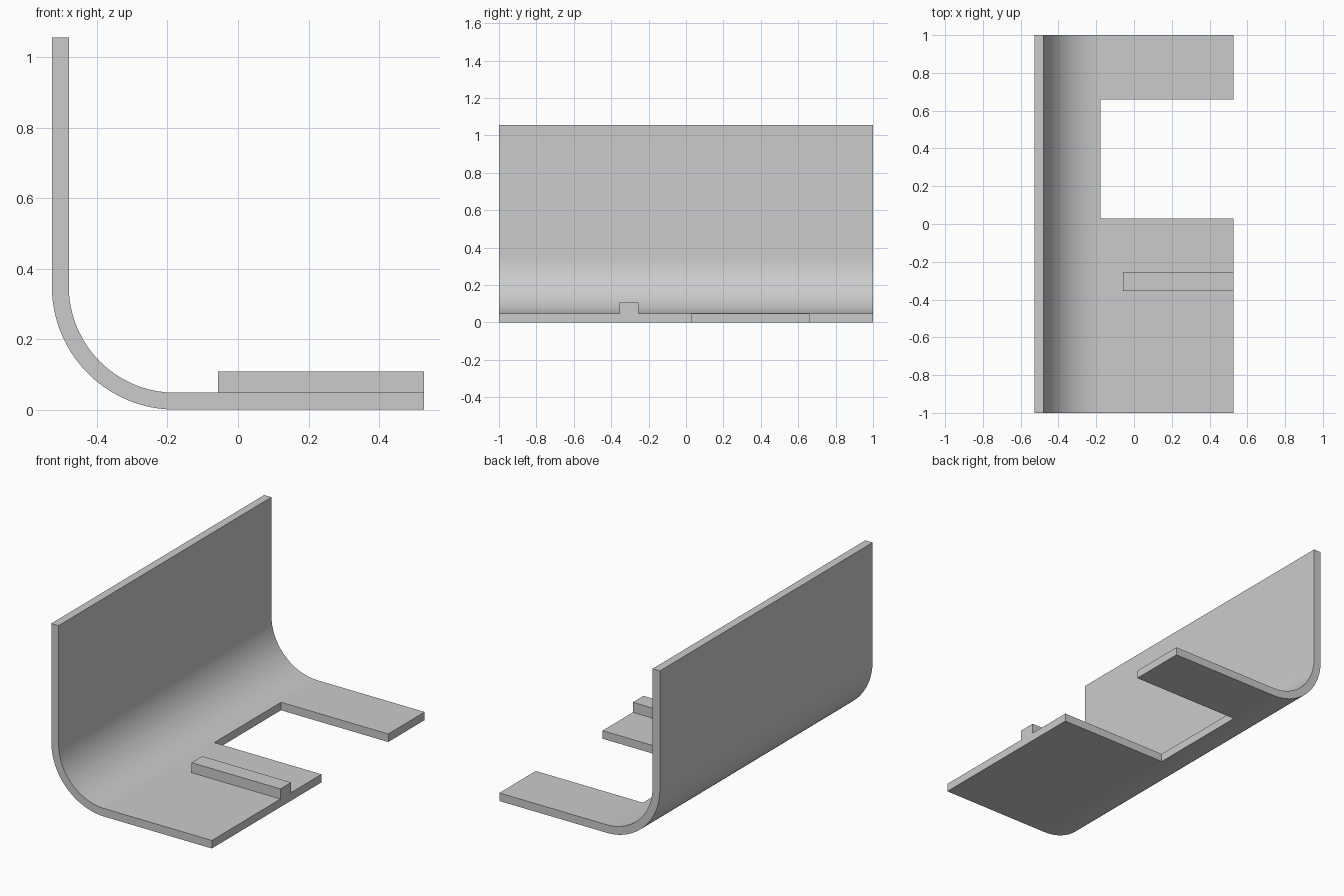
import bpy, bmesh, math

if "Cube" in bpy.data.objects:
    bpy.data.objects.remove(bpy.data.objects["Cube"], do_unlink=True)

HALF_X, HEIGHT, THICK = 0.528, 1.056, 0.048
RADIUS = 0.35
BEND_X = RADIUS - HALF_X      # where the bend meets the flat floor
SEGMENTS = 32

grey = bpy.data.materials.new("plain grey")
grey.use_nodes = True
colour = (0.6, 0.6, 0.6, 1)
grey.diffuse_color = colour
grey.node_tree.nodes["Principled BSDF"].inputs["Base Color"].default_value = colour


def add_object(name, bm):
    mesh = bpy.data.meshes.new(name)
    bm.to_mesh(mesh)
    bm.free()
    mesh.materials.append(grey)
    obj = bpy.data.objects.new(name, mesh)
    bpy.context.collection.objects.link(obj)
    bpy.ops.object.select_all(action="DESELECT")
    obj.select_set(True)
    bpy.context.view_layer.objects.active = obj
    return obj


# Bent sheet: outer profile swept along y, leaving out the notch in the floor
profile = [(-HALF_X, HEIGHT)]
for i in range(SEGMENTS + 1):
    a = math.pi / 2 * i / SEGMENTS
    profile.append((BEND_X - RADIUS * math.cos(a), RADIUS - RADIUS * math.sin(a)))
profile.append((HALF_X, 0))
stations = [-1, 0.03, 0.658, 1]

bm = bmesh.new()
grid = [[bm.verts.new((x, y, z)) for y in stations] for x, z in profile]
for i in range(len(profile) - 1):
    for j in range(len(stations) - 1):
        if i == len(profile) - 2 and j == 1:
            continue
        bm.faces.new((grid[i][j], grid[i + 1][j], grid[i + 1][j + 1], grid[i][j + 1]))
sheet = add_object("bent_sheet", bm)

solid = sheet.modifiers.new("thickness", "SOLIDIFY")
solid.thickness = THICK
solid.offset = 1              # grow towards the inside of the bend
solid.use_even_offset = True
bpy.ops.object.modifier_apply(modifier=solid.name)
bpy.ops.object.shade_smooth_by_angle(angle=math.radians(30))

# Raised rib on the front part of the floor
low, high = (-0.057, -0.355, THICK), (HALF_X, -0.255, 0.108)
bm = bmesh.new()
bmesh.ops.create_cube(bm, size=1)
for v in bm.verts:
    v.co = [lo if c < 0 else hi for c, lo, hi in zip(v.co, low, high)]
add_object("floor_rib", bm)
